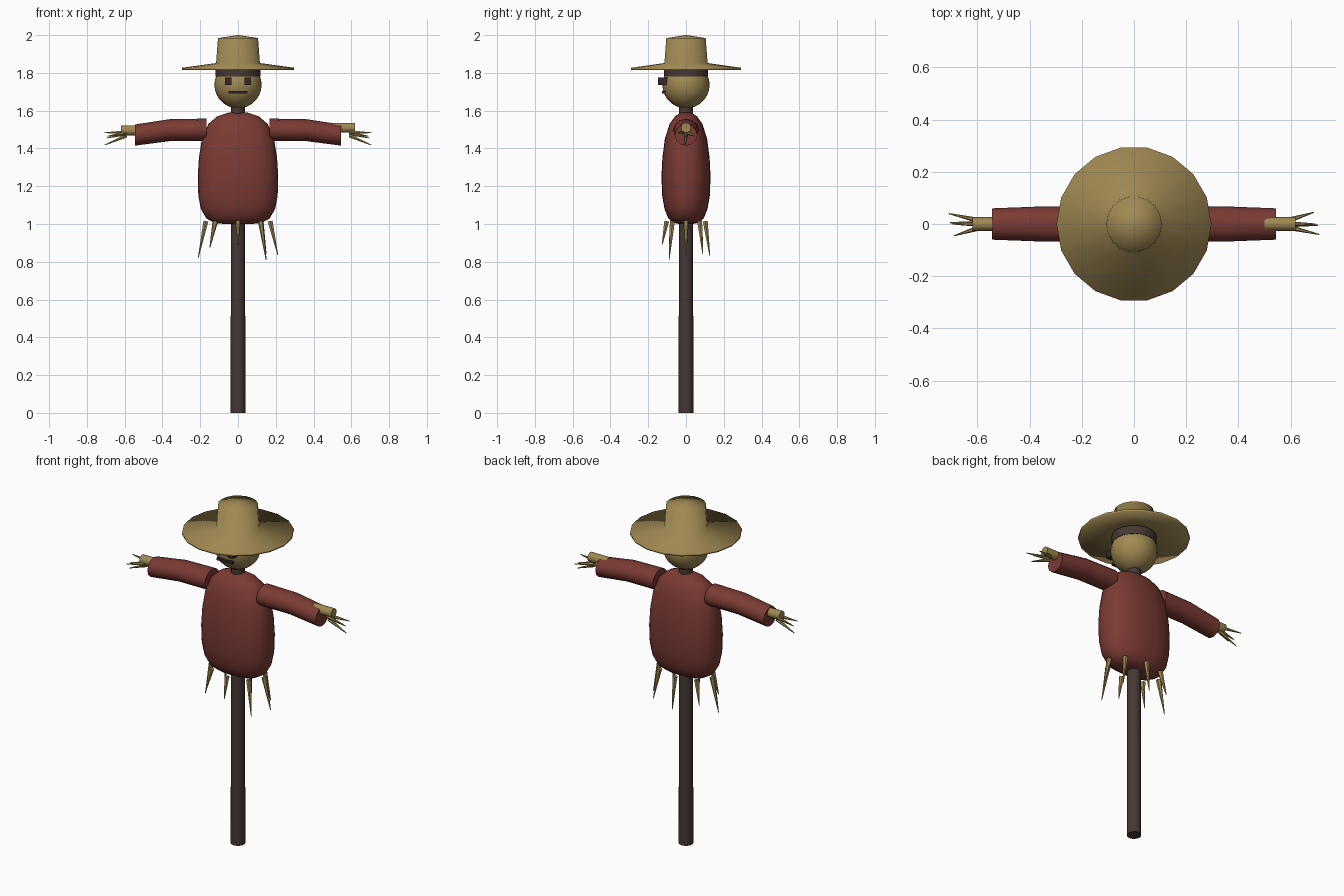
import bpy, bmesh, math
from math import sin, cos, pi, radians
from mathutils import Vector

if "Cube" in bpy.data.objects:
    bpy.data.objects.remove(bpy.data.objects["Cube"])


def material(name, rgb):
    m = bpy.data.materials.new(name)
    m.use_nodes = True
    m.diffuse_color = (*rgb, 1)
    m.node_tree.nodes["Principled BSDF"].inputs["Base Color"].default_value = (*rgb, 1)
    return m


STRAW = material("straw", (0.35, 0.25, 0.085))
CLOTH = material("red_cloth", (0.2, 0.043, 0.034))
WOOD = material("dark_wood", (0.06, 0.04, 0.034))
DARK = material("face_dark", (0.035, 0.022, 0.022))


def finish(bm, name, mat, sharp=None):
    """Make an object; sharp is the smoothing angle, or None for flat faces."""
    bmesh.ops.recalc_face_normals(bm, faces=bm.faces)
    me = bpy.data.meshes.new(name)
    bm.to_mesh(me)
    bm.free()
    me.materials.append(mat)
    ob = bpy.data.objects.new(name, me)
    bpy.context.collection.objects.link(ob)
    if sharp:
        bpy.ops.object.select_all(action='DESELECT')
        ob.select_set(True)
        bpy.context.view_layer.objects.active = ob
        if sharp >= 180:
            bpy.ops.object.shade_smooth()
        else:
            bpy.ops.object.shade_smooth_by_angle(angle=radians(sharp))
    return ob


def loft(name, rings, mat, sharp=None):
    """Skin a list of closed rings and cap both ends."""
    bm = bmesh.new()
    loops = [[bm.verts.new(p) for p in ring] for ring in rings]
    n = len(loops[0])
    for a, b in zip(loops, loops[1:]):
        for i in range(n):
            j = (i + 1) % n
            bm.faces.new((a[i], a[j], b[j], b[i]))
    bm.faces.new(loops[0])
    bm.faces.new(loops[-1])
    return finish(bm, name, mat, sharp)


def oval(z, rx, ry, n, power=2):
    """Horizontal superellipse ring."""
    def bend(v):
        return math.copysign(abs(v) ** (2 / power), v)
    return [(rx * bend(cos(2 * pi * i / n)), ry * bend(sin(2 * pi * i / n)), z)
            for i in range(n)]


def spike(name, start, end, r1, r2, mat, n=6):
    """Tapered rod between two points."""
    start, end = Vector(start), Vector(end)
    turn = (end - start).to_track_quat('Z', 'Y')
    rings = [[p + turn @ Vector(q) for q in oval(0, r, r, n)]
             for p, r in ((start, r1), (end, r2))]
    return loft(name, rings, mat, 40)


def box(name, centre, size, mat):
    bm = bmesh.new()
    bmesh.ops.create_cube(bm, size=1)
    for v in bm.verts:
        v.co = Vector(centre) + v.co * Vector(size)
    return finish(bm, name, mat)


# Pole and neck
spike("pole", (0, 0, 0), (0, 0, 1.66), 0.039, 0.037, WOOD, 12)

# Shirt body: height, half width, half depth
body = [(1.0, 0.07, 0.035), (1.005, 0.125, 0.062), (1.03, 0.168, 0.094),
        (1.08, 0.197, 0.114), (1.15, 0.21, 0.126), (1.25, 0.213, 0.13),
        (1.35, 0.207, 0.125), (1.45, 0.191, 0.112), (1.53, 0.157, 0.087),
        (1.57, 0.11, 0.058), (1.59, 0.05, 0.028)]
loft("shirt", [oval(z, rx, ry, 28, 2.3) for z, rx, ry in body], CLOTH, 80)

# Sleeves, hands and straw fingers
sleeve = [(0.167, 1.499, 0.069, 0.059), (0.36, 1.497, 0.067, 0.058),
          (0.545, 1.471, 0.06, 0.056)]
fingers = [(0.71, -0.04, 1.483), (0.695, 0.0, 1.455),
           (0.69, 0.045, 1.465), (0.705, -0.005, 1.418)]
for side, tag, hand_z in ((1, "left", 1.51), (-1, "right", 1.495)):
    rings = [[(side * x, ry * cos(2 * pi * i / 12), z + rz * sin(2 * pi * i / 12))
              for i in range(12)] for x, z, ry, rz in sleeve]
    loft(tag + "_sleeve", rings, CLOTH, 50)
    spike(tag + "_hand", (side * 0.5, 0, hand_z), (side * 0.62, 0, hand_z),
          0.027, 0.027, STRAW, 10)
    for x, y, z in fingers:
        spike(tag + "_finger", (side * 0.59, side * y * 0.3, 1.48 + (z - 1.46) * 0.3),
              (side * x, side * y, z), 0.011, 0.002, STRAW)

# Straw tufts under the shirt
tips = [0.835, 0.84, 0.83, 0.875, 0.82, 0.875, 0.89, 0.81]
for i, tip in enumerate(tips):
    a = i * pi / 4
    x, y = 0.17 * cos(a), 0.102 * sin(a)
    spike("straw_tuft", (x, y, 1.015), (x * 1.24, y * 1.24, tip), 0.015, 0.002, STRAW)

# Head
bm = bmesh.new()
bmesh.ops.create_uvsphere(bm, u_segments=20, v_segments=14, radius=0.125)
bmesh.ops.translate(bm, verts=bm.verts, vec=(0, 0, 1.737))
finish(bm, "head", STRAW, 180)

# Face
for side, tag in ((1, "left"), (-1, "right")):
    box(tag + "_eye", (side * 0.052, -0.122, 1.755), (0.034, 0.05, 0.04), DARK)
box("mouth", (0, -0.118, 1.698), (0.1, 0.02, 0.014), DARK)

# Hat band and hat
loft("hat_band", [oval(z, 0.119, 0.119, 18) for z in (1.78, 1.83)], WOOD, 40)
hat = [(1.838, 0.1), (1.815, 0.297), (1.827, 0.297), (1.852, 0.116),
       (1.984, 0.106), (2.0, 0.004)]
loft("hat", [oval(z, r, r, 18) for z, r in hat], STRAW, 180)
